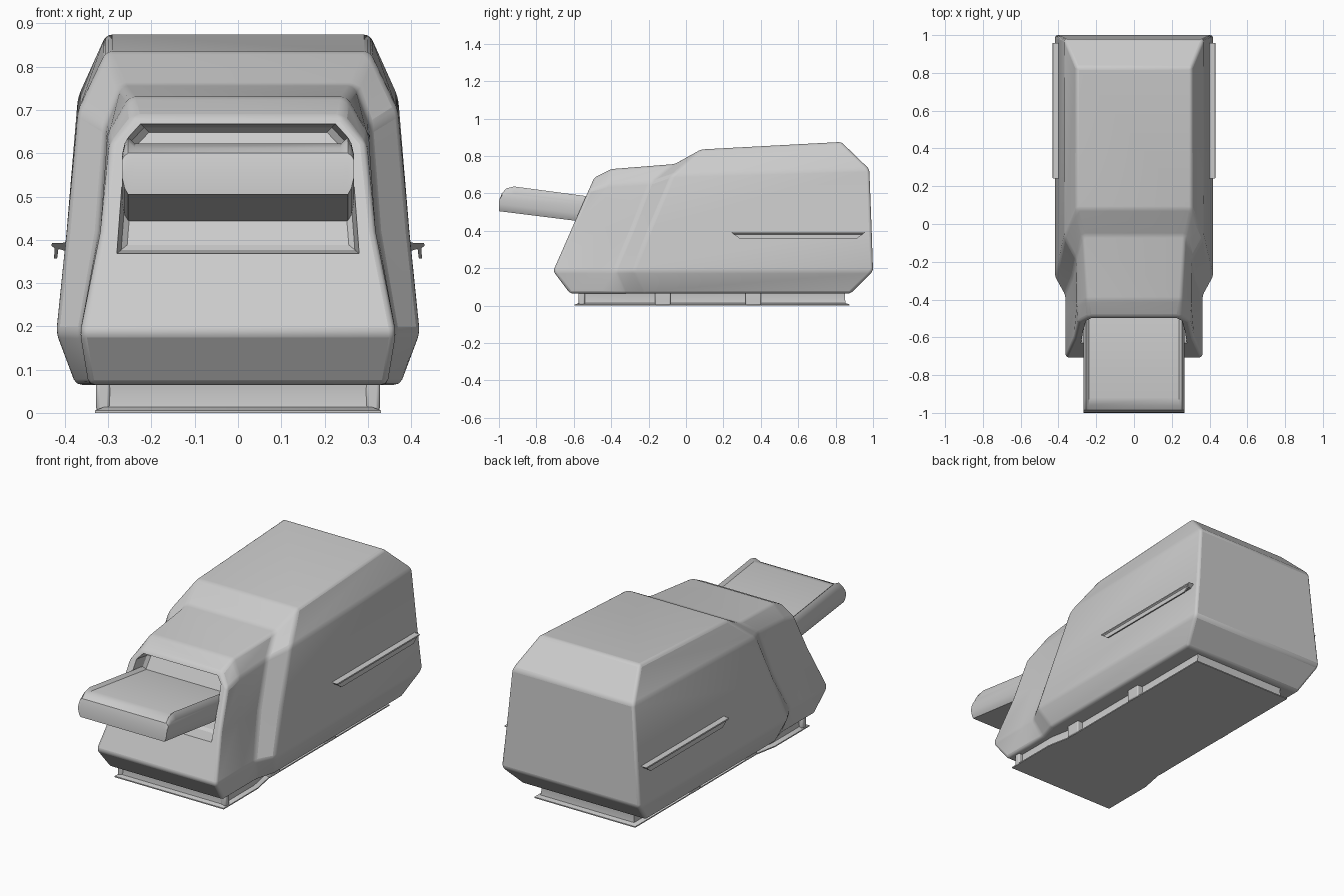
import bpy, bmesh, math

if "Cube" in bpy.data.objects:
    bpy.data.objects.remove(bpy.data.objects["Cube"])


def make_object(name, verts, faces, bevel=0.0, segments=3, angle=20):
    me = bpy.data.meshes.new(name)
    me.from_pydata(verts, [], faces)
    bm = bmesh.new()
    bm.from_mesh(me)
    bmesh.ops.recalc_face_normals(bm, faces=bm.faces)
    bm.to_mesh(me)
    bm.free()
    ob = bpy.data.objects.new(name, me)
    bpy.context.collection.objects.link(ob)
    if bevel:
        m = ob.modifiers.new("soft_edges", 'BEVEL')
        m.width, m.segments = bevel, segments
        m.limit_method, m.angle_limit = 'ANGLE', math.radians(angle)
    return ob


def smooth(ob, angle=30):
    bpy.ops.object.select_all(action='DESELECT')
    ob.select_set(True)
    bpy.context.view_layer.objects.active = ob
    bpy.ops.object.shade_smooth_by_angle(angle=math.radians(angle))


def loft(name, rings, **kw):
    """Bridge closed loops of equal length and cap both ends."""
    n = len(rings[0])
    verts = [p for r in rings for p in r]
    faces = [tuple(range(n)), tuple(range((len(rings) - 1) * n, len(rings) * n))]
    for i in range(len(rings) - 1):
        for j in range(n):
            k = (j + 1) % n
            faces.append((i * n + j, i * n + k, (i + 1) * n + k, (i + 1) * n + j))
    return make_object(name, verts, faces, **kw)


# Hull: right-half ribs from front to back (bottom, belt, waist, shoulder, roof)
ribs = [
    [(.345, -.62, .065), (.365, -.71, .185), (.318, -.607, .42), (.297, -.519, .62), (.24, -.49, .685)],
    [(.345, -.45, .065), (.365, -.48, .185), (.318, -.45, .42), (.302, -.42, .645), (.25, -.40, .73)],
    [(.345, -.33, .065), (.365, -.38, .185), (.322, -.28, .42), (.305, -.19, .66), (.27, -.06, .757)],
    [(.375, -.22, .065), (.42, -.28, .185), (.396, -.19, .42), (.37, -.07, .70), (.305, .08, .835)],
    [(.375, .88, .065), (.42, 1.0, .185), (.396, .992, .42), (.37, .98, .73), (.305, .83, .875)],
]
L = len(ribs[0])
verts = [(s * x, y, z) for r in ribs for s in (1, -1) for x, y, z in r]
idx = lambda i, s, j: i * 2 * L + s * L + j
faces = []
for i in range(len(ribs) - 1):
    for j in range(L - 1):
        for s in (0, 1):
            faces.append((idx(i, s, j), idx(i + 1, s, j), idx(i + 1, s, j + 1), idx(i, s, j + 1)))
    for j in (0, L - 1):
        faces.append((idx(i, 0, j), idx(i + 1, 0, j), idx(i + 1, 1, j), idx(i, 1, j)))
for i in (0, len(ribs) - 1):
    for j in range(L - 1):
        faces.append((idx(i, 0, j), idx(i, 0, j + 1), idx(i, 1, j + 1), idx(i, 1, j)))
hull = make_object("hull", verts, faces, bevel=.014, angle=14)

# Recess around the snout, cut into the sloping front
half = [(.28, .368), (.268, .53), (.255, .635), (.225, .668)]
outline = half + [(-x, z) for x, z in reversed(half)]


def recess_ring(depth, inset):
    return [(x * (1 - inset / .28), -.71 + .44 * (z - .185) + depth,
             .52 + (z - .52) * (1 - inset / .18)) for x, z in outline]


cutter = loft("recess_cutter", [recess_ring(-.06, -.006), recess_ring(0, 0),
                                recess_ring(.075, .01), recess_ring(.09, .024)])
cutter.hide_render = True
cutter.hide_set(True)
cut = hull.modifiers.new("recess", 'BOOLEAN')
cut.operation, cut.object, cut.solver = 'DIFFERENCE', cutter, 'EXACT'
smooth(hull, 32)

# Snout: side profile swept across the width, raised rims along both sides
profile = [(-.40, .43), (-1.0, .505), (-.998, .56), (-.985, .60), (-.96, .627), (-.92, .637), (-.40, .568)]


def snout_ring(x, drop=0, squash=1.0):
    ring = []
    for i, (y, z) in enumerate(profile):
        mid = .575 - .12 * (y + 1)
        z2 = mid + (z - mid) * squash
        ring.append((x, y, z2 - (drop if i > 3 else 0)))
    return ring


stations = [(.268, 0, .45), (.262, 0, .8), (.254, 0, 1), (.238, .015, 1)]
rings = [snout_ring(-x, d, q) for x, d, q in stations]
rings += [snout_ring(x, d, q) for x, d, q in reversed(stations)]
smooth(loft("snout", rings), 35)

# Base: flanged floor tray, wider at the front
base_half = [(.33, -.595), (.33, -.30), (.305, -.17), (.305, .875)]
base_outline = base_half + [(-x, y) for x, y in reversed(base_half)]


def base_ring(z, inset):
    return [(x - math.copysign(inset, x),
             y + (inset if y < -.5 else -inset if y > .8 else 0), z) for x, y in base_outline]


smooth(loft("base_tray", [base_ring(0, 0), base_ring(.006, 0), base_ring(.014, .022),
                          base_ring(.05, .026), base_ring(.075, .022)]), 35)


def box(name, x0, x1, y0, y1, z0, z1, bevel):
    ring = lambda z: [(x0, y0, z), (x1, y0, z), (x1, y1, z), (x0, y1, z)]
    ob = loft(name, [ring(z0), ring(z1)], bevel=bevel, segments=2)
    smooth(ob)
    return ob


# Mirrored details: base lugs, front corner posts and side rails
fin = [(.375, .378), (.398, .374), (.415, .379), (.418, .357), (.425, .357),
       (.424, .381), (.431, .386), (.430, .393), (.405, .393), (.375, .400)]
for s, side in ((1, "right"), (-1, "left")):
    for k, y in enumerate((-.125, .36)):
        a, b = sorted((s * .26, s * .312))
        box(f"base_lug_{side}_{k + 1}", a, b, y - .042, y + .042, .002, .072, .006)
    a, b = sorted((s * .295, s * .328))
    box(f"base_post_{side}", a, b, -.575, -.54, .004, .072, .008)
    ends = []
    for y, slant in ((.24, 1), (.96, -1)):
        ends.append([(s * x, y + slant * (.394 - min(z, .394)) * 1.3, z) for x, z in fin])
    smooth(loft(f"side_rail_{side}", ends), 35)
